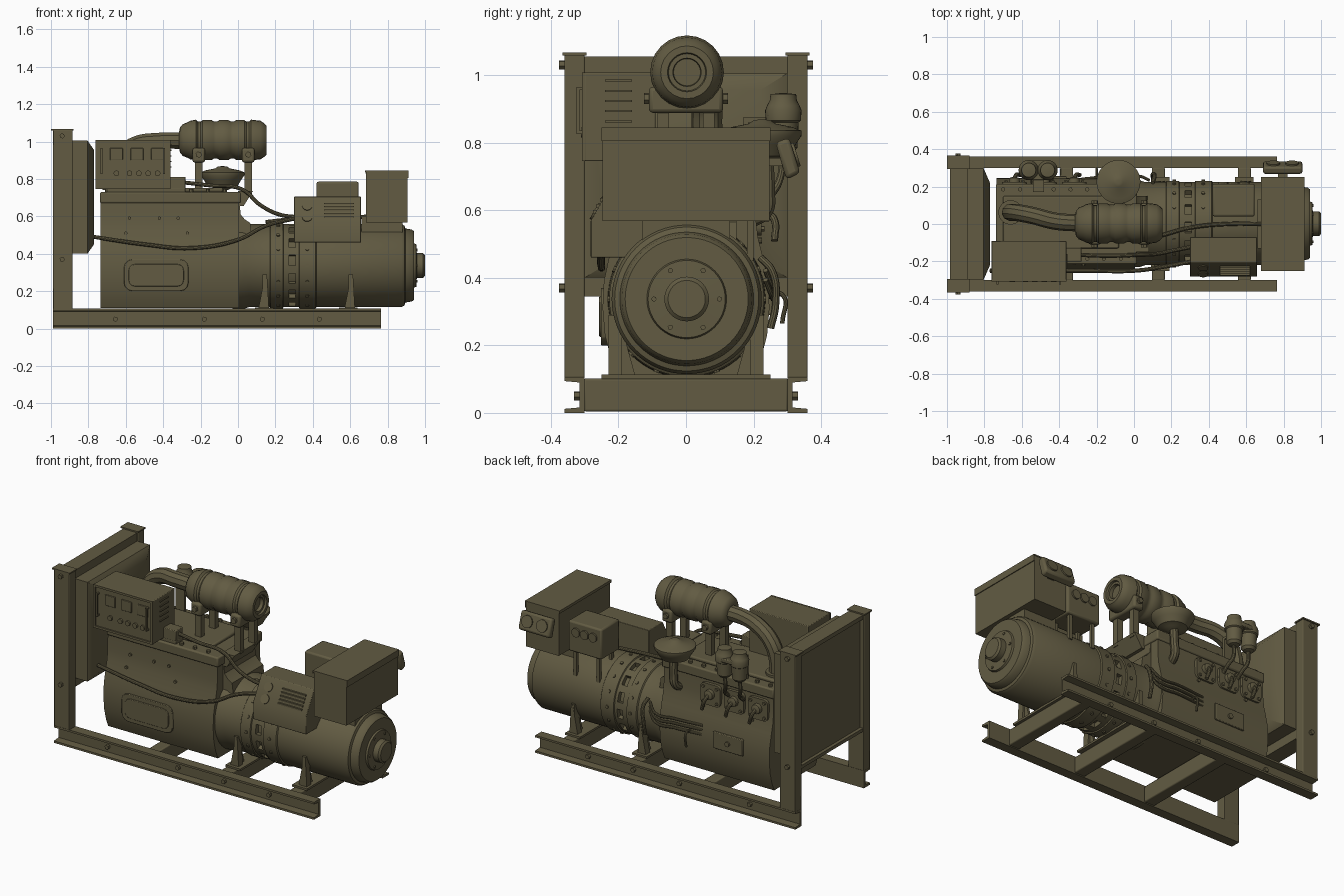
import bpy, bmesh, math
from mathutils import Vector

olive = bpy.data.materials.new("olive_drab")
olive.diffuse_color = (0.122, 0.105, 0.055, 1)
AX = {"x": (1, 2, 0), "y": (0, 2, 1), "z": (0, 1, 2)}  # two profile axes, then length axis


def finish(name, bm, bevel=0):
    bmesh.ops.recalc_face_normals(bm, faces=bm.faces)
    me = bpy.data.meshes.new(name)
    bm.to_mesh(me)
    bm.free()
    ob = bpy.data.objects.new(name, me)
    bpy.context.collection.objects.link(ob)
    me.materials.append(olive)
    if bevel:
        m = ob.modifiers.new("bevel", "BEVEL")
        m.width, m.segments = bevel, 2
    return ob


def loft(bm, rings):
    rings = [[bm.verts.new(p) for p in r] for r in rings]
    n = len(rings[0])
    for a, b in zip(rings, rings[1:]):
        for i in range(n):
            bm.faces.new((a[i], a[(i + 1) % n], b[(i + 1) % n], b[i]))
    bm.faces.new(rings[0])
    bm.faces.new(rings[-1])


def boxes(name, *extents, bevel=0):
    """Each extent is x0, x1, y0, y1, z0, z1."""
    bm = bmesh.new()
    for x0, x1, y0, y1, z0, z1 in extents:
        loft(bm, [[(x0, y0, z), (x1, y0, z), (x1, y1, z), (x0, y1, z)] for z in (z0, z1)])
    return finish(name, bm, bevel)


def prism(name, axis, pts, a, b, bevel=0):
    i, j, k = AX[axis]
    rings = []
    for t in (a, b):
        ring = []
        for u, v in pts:
            p = [0, 0, 0]
            p[i], p[j], p[k] = u, v, t
            ring.append(p)
        rings.append(ring)
    bm = bmesh.new()
    loft(bm, rings)
    return finish(name, bm, bevel)


def lathe(name, axis, c, profile, n=48):
    """Profile is (position along axis, radius)."""
    i, j, k = AX[axis]
    rings = []
    for t, r in profile:
        ring = []
        for s in range(n):
            p = [0, 0, 0]
            p[i], p[j], p[k] = c[0] + r * math.cos(math.tau * s / n), c[1] + r * math.sin(math.tau * s / n), t
            ring.append(p)
        rings.append(ring)
    bm = bmesh.new()
    loft(bm, rings)
    return finish(name, bm)


def studs(name, items, r, h, n=6):
    """Short cylinders: items are (position, direction)."""
    bm = bmesh.new()
    for p, d in items:
        d = Vector(d).normalized()
        u = d.orthogonal().normalized()
        v = d.cross(u)
        loft(bm, [[Vector(p) + d * t + r * (u * math.cos(math.tau * s / n) + v * math.sin(math.tau * s / n))
                   for s in range(n)] for t in (-h, h)])
    return finish(name, bm)


def tube(name, pts, r):
    cu = bpy.data.curves.new(name, "CURVE")
    cu.dimensions, cu.bevel_depth, cu.bevel_resolution, cu.use_fill_caps = "3D", r, 3, True
    cu.resolution_u = 8
    sp = cu.splines.new("BEZIER")
    sp.bezier_points.add(len(pts) - 1)
    for b, p in zip(sp.bezier_points, pts):
        b.co = p
        b.handle_left_type = b.handle_right_type = "AUTO"
    cu.materials.append(olive)
    ob = bpy.data.objects.new(name, cu)
    bpy.context.collection.objects.link(ob)
    bpy.context.view_layer.objects.active = ob
    ob.select_set(True)
    bpy.ops.object.convert(target="MESH")
    ob.select_set(False)


# Base: outward facing channels, cross members, posts with caps
for s, side in ((1, "back"), (-1, "front")):
    ch = [(0.3, 0), (0.36, 0), (0.36, 0.012), (0.315, 0.016), (0.315, 0.09), (0.36, 0.094), (0.36, 0.106), (0.3, 0.106)]
    prism(side + "_rail", "x", [(s * y, z) for y, z in ch], -0.99, 0.765)
    y0, y1 = sorted((s * 0.3, s * 0.36))
    boxes(side + "_post", (-0.99, -0.885, y0, y1, 0.104, 1.06), bevel=0.004)
    boxes(side + "_post_cap", (-1.0, -0.88, y0 - 0.006, y1 + 0.006, 1.058, 1.066))
    studs(side + "_frame_bolts", [((x, s * 0.32, 0.05), (0, 1, 0)) for x in (-0.655, -0.18, 0.13, 0.435)]
          + [((-0.94, s * 0.365, z), (0, 1, 0)) for z in (0.37, 1.03)], 0.014, 0.011)
boxes("cross_members", *[(x - 0.035, x + 0.035, -0.302, 0.302, 0.004, 0.102) for x in (-0.36, 0.13, 0.59)], bevel=0.006)
boxes("mount_plates", (0.09, 0.19, -0.25, 0.25, 0.1, 0.113), (0.54, 0.64, -0.25, 0.25, 0.1, 0.113))

# Radiator: recessed core, frame and chamfered shroud
boxes("radiator_core", (-0.965, -0.89, -0.302, 0.302, 0.345, 1.055))
boxes("radiator_frame", (-0.985, -0.95, -0.302, 0.302, 1.03, 1.055), (-0.985, -0.95, -0.302, 0.302, 0.345, 0.365))
bm = bmesh.new()
loft(bm, [[(x, -y, z0), (x, y, z0), (x, y, z1), (x, -y, z1)] for x, y, z0, z1 in
          ((-0.9, 0.3, 0.4, 1.005), (-0.805, 0.3, 0.4, 1.005), (-0.77, 0.22, 0.45, 0.955))])
finish("radiator_shroud", bm)

# Engine block with rounded flanks, cylinder head and rear shoulder
half = [(0.2, 0.11), (0.222, 0.16), (0.24, 0.23), (0.247, 0.31), (0.243, 0.39), (0.228, 0.46), (0.213, 0.52), (0.206, 0.58), (0.205, 0.68)]
prism("engine_block", "x", half + [(-y, z) for y, z in reversed(half)], -0.735, 0.005)
boxes("cylinder_head", (-0.738, 0.015, -0.215, 0.215, 0.67, 0.73), bevel=0.008)
boxes("valve_cover", (-0.7, -0.08, -0.13, 0.15, 0.73, 0.752), bevel=0.008)
prism("block_shoulder", "y", [(-0.02, 0.68), (0.008, 0.68), (0.014, 0.61), (0.035, 0.585), (0.065, 0.565), (0.08, 0.45), (-0.02, 0.45)], -0.15, 0.15)
prism("head_bracket", "y", [(0, 0.735), (0.08, 0.735), (0.03, 0.655), (0, 0.655)], -0.15, 0.1)
studs("head_bolts", [((x / 100, y, 0.735), (0, 0, 1)) for x in range(-70, 0, 9) for y in (-0.185, 0.185)], 0.012, 0.01)
studs("block_bolts", [((x, s * y, z), (0, 1, 0)) for s in (-1, 1) for x, y, z in
                      ((-0.58, 0.206, 0.59), (-0.42, 0.206, 0.59), (-0.32, 0.206, 0.59), (-0.6, 0.215, 0.51), (-0.27, 0.215, 0.51))], 0.009, 0.01, 10)

# Rounded access cover on the front
def rounded(x0, x1, z0, z1, r):
    return [(cx + r * math.cos(math.radians(a + q)), cz + r * math.sin(math.radians(a + q)))
            for cx, cz, a in ((x1 - r, z1 - r, 0), (x0 + r, z1 - r, 90), (x0 + r, z0 + r, 180), (x1 - r, z0 + r, 270))
            for q in (0, 30, 60, 90)]
prism("access_cover_rim", "y", rounded(-0.61, -0.265, 0.2, 0.37, 0.045), -0.252, -0.22, 0.003)
prism("access_cover", "y", rounded(-0.585, -0.29, 0.225, 0.345, 0.035), -0.257, -0.22, 0.003)

# Back flank: pump plates with spouts, side cover, fuel lines, breather hoses
for i, x in enumerate((-0.64, -0.48, -0.32)):
    prism("pump_plate_%d" % i, "y", rounded(x - 0.066, x + 0.066, 0.525, 0.655, 0.025), 0.2, 0.224)
    lathe("pump_boss_%d" % i, "y", (x, 0.595), [(0.22, 0.03), (0.245, 0.028), (0.25, 0.015)], 20)
    studs("pump_bolts_%d" % i, [((x + a, 0.226, 0.59 + b), (0, 1, 0)) for a in (-0.045, 0.045) for b in (-0.045, 0.045)], 0.009, 0.007)
    tube("pump_spout_%d" % i, [(x, 0.24, 0.595), (x + 0.01, 0.262, 0.57), (x + 0.03, 0.262, 0.51)], 0.011)
boxes("side_cover", (-0.56, -0.36, 0.23, 0.256, 0.29, 0.39), bevel=0.004)
studs("side_cover_knob", [((-0.46, 0.258, 0.34), (0, 1, 0))], 0.015, 0.008, 12)
for i in range(3):
    z = 0.4 - 0.028 * i
    tube("fuel_line_%d" % i, [(-0.28, 0.24, z), (-0.1, 0.257, z), (0.03, 0.255, z), (0.08, 0.235, z + 0.05)], 0.008)
tube("drain_hose", [(0.1, 0.22, 0.46), (0.11, 0.255, 0.42), (0.1, 0.265, 0.32), (0.1, 0.25, 0.25)], 0.011)
tube("throttle_lever", [(-0.2, 0.24, 0.35), (-0.2, 0.285, 0.35), (-0.2, 0.285, 0.265)], 0.007)

# Twin filters on the back
prism("filter_head", "z", rounded(-0.615, -0.41, 0.235, 0.34, 0.05), 0.875, 0.9, 0.005)
for i, x in enumerate((-0.563, -0.462)):
    lathe("filter_%d" % i, "z", (x, 0.288), [(0.765, 0.012), (0.77, 0.03), (0.785, 0.042), (0.86, 0.045), (0.865, 0.052),
          (0.895, 0.054), (0.91, 0.048), (0.925, 0.04), (0.943, 0.038), (0.946, 0.012)], 28)
    tube("filter_pipe_%d" % i, [(x, 0.285, 0.78), (x, 0.28, 0.7), (x + 0.02, 0.255, 0.65), (x + 0.02, 0.22, 0.62)], 0.011)
boxes("filter_bracket", (-0.54, -0.48, 0.17, 0.26, 0.86, 0.875), (-0.54, -0.48, 0.17, 0.185, 0.72, 0.875))

# Oil bath bowl with bent stem
lathe("breather_bowl", "z", (-0.083, 0.225), [(0.74, 0.028), (0.752, 0.05), (0.76, 0.08), (0.795, 0.1), (0.82, 0.117), (0.835, 0.117),
      (0.846, 0.09), (0.856, 0.04), (0.866, 0.025), (0.868, 0.01)])
tube("breather_stem", [(-0.083, 0.235, 0.76), (-0.083, 0.24, 0.66), (-0.09, 0.235, 0.6), (-0.1, 0.19, 0.57)], 0.024)

# Exhaust silencer, elbow pipe and two saddle stands
lathe("silencer", "x", (0.003, 1.008), [(-0.315, 0.045), (-0.31, 0.068), (-0.295, 0.085), (-0.27, 0.095), (-0.255, 0.103), (-0.225, 0.109),
      (-0.215, 0.098), (-0.2, 0.098), (-0.19, 0.106), (-0.14, 0.106), (-0.13, 0.1), (-0.11, 0.1), (-0.1, 0.106), (-0.05, 0.106),
      (-0.04, 0.1), (-0.02, 0.1), (-0.01, 0.106), (0.035, 0.106), (0.045, 0.098), (0.06, 0.098), (0.07, 0.109), (0.12, 0.103),
      (0.14, 0.09), (0.152, 0.078), (0.152, 0.058), (0.14, 0.055), (0.14, 0.042), (0.12, 0.04)], 24)
tube("exhaust_pipe", [(-0.29, 0.005, 1.005), (-0.42, 0.015, 1.003), (-0.54, 0.045, 0.985), (-0.62, 0.06, 0.93), (-0.655, 0.062, 0.85), (-0.66, 0.062, 0.73)], 0.046)
lathe("exhaust_flange", "z", (-0.66, 0.062), [(0.74, 0.065), (0.765, 0.065)], 24)
for i, x in enumerate((-0.21, 0.055)):
    boxes("silencer_stand_%d" % i, (x - 0.02, x + 0.02, -0.085, -0.05, 0.72, 0.92), (x - 0.02, x + 0.02, 0.05, 0.085, 0.72, 0.92))
    boxes("silencer_saddle_%d" % i, (x - 0.034, x + 0.034, -0.11, 0.11, 0.888, 0.965), bevel=0.012)
    studs("saddle_bolts_%d" % i, [((x, s * 0.114, 0.93), (0, 1, 0)) for s in (-1, 1)], 0.017, 0.011)

# Generator: bell housing, slotted coupling, stator, end cap and hub
C = (0.002, 0.337)
lathe("bell_housing", "x", C, [(-0.03, 0.235), (0.03, 0.232), (0.06, 0.222), (0.17, 0.222), (0.175, 0.229), (0.24, 0.229), (0.243, 0.222),
      (0.272, 0.222), (0.272, 0.195), (0.308, 0.195), (0.308, 0.222), (0.325, 0.222), (0.328, 0.229), (0.415, 0.229), (0.42, 0.222)], 64)
lathe("stator", "x", C, [(0.4, 0.222), (0.875, 0.222), (0.89, 0.213), (0.895, 0.198), (0.93, 0.192), (0.942, 0.182), (0.942, 0.118),
      (0.953, 0.114), (0.956, 0.066), (0.99, 0.066), (1.0, 0.055)], 64)
def around(x, r, n):
    return [((x, C[0] + r * math.cos(math.tau * i / n), C[1] + r * math.sin(math.tau * i / n)),
             (0, math.cos(math.tau * i / n), math.sin(math.tau * i / n))) for i in range(n)]
for i in range(14):  # solid webs between the coupling windows
    arc = [(r, math.tau * (i + f) / 14) for r, f in ((0.19, 0), (0.222, 0), (0.222, 0.2), (0.222, 0.42), (0.19, 0.42))]
    prism("coupling_web_%d" % i, "x", [(C[0] + r * math.cos(a), C[1] + r * math.sin(a)) for r, a in arc], 0.27, 0.31)
studs("housing_bolts", around(0.215, 0.229, 16) + around(0.37, 0.229, 16), 0.01, 0.006, 8)
studs("end_cap_bolts", [(p, (1, 0, 0)) for p, d in around(0.953, 0.097, 6)], 0.008, 0.006)
for s, side in ((1, "back"), (-1, "front")):
    for i, x in enumerate((0.14, 0.6)):
        prism("%s_foot_%d" % (side, i), "x", [(s * 0.15, 0.11), (s * 0.23, 0.11), (s * 0.228, 0.29), (s * 0.2, 0.29)], x - 0.008, x + 0.008)
        prism("%s_gusset_%d" % (side, i), "y", [(x - 0.03, 0.11), (x + 0.025, 0.11), (x + 0.015, 0.29), (x + 0.005, 0.29)], s * 0.19, s * 0.23)

# Terminal box with overhanging lid and tilted gauge pod
boxes("terminal_box", (0.685, 0.905, -0.247, 0.247, 0.568, 0.842))
prism("terminal_lid", "y", [(0.678, 0.828), (0.683, 0.828), (0.683, 0.838), (0.907, 0.838), (0.907, 0.805), (0.912, 0.805), (0.912, 0.845), (0.678, 0.845)], -0.25, 0.25)
boxes("terminal_box_foot", (0.66, 0.88, -0.13, 0.13, 0.5, 0.6))
prism("gauge_pod", "x", [(0.265, 0.8), (0.305, 0.815), (0.338, 0.71), (0.297, 0.69)], 0.69, 0.9, 0.012)
boxes("gauge_pod_arm", (0.77, 0.82, 0.24, 0.29, 0.73, 0.755))
studs("pod_dials", [((x, 0.322, 0.763), (0, 0.105, 0.033)) for x in (0.745, 0.845)], 0.036, 0.007, 24)

# Back instrument box with dials
boxes("instrument_box", (0.42, 0.645, 0.04, 0.215, 0.6, 0.785), bevel=0.01)
boxes("instrument_box_legs", *[(x - 0.01, x + 0.01, y - 0.01, y + 0.01, 0.45, 0.61) for x in (0.455, 0.61) for y in (0.07, 0.19)])
studs("instrument_dials", [((x, 0.217, 0.725), (0, 1, 0)) for x in (0.475, 0.532, 0.59)], 0.027, 0.008, 20)

# Front sloped console with dials and louvres
prism("sloped_console", "x", [(-0.282, 0.46), (-0.282, 0.568), (-0.205, 0.705), (-0.07, 0.705), (-0.07, 0.46)], 0.3, 0.657, 0.003)
def slope(z):
    return -0.282 + (z - 0.568) * 0.077 / 0.137
studs("console_dials", [((0.37, slope(z), z), (0, -0.137, 0.077)) for z in (0.595, 0.655)], 0.027, 0.006, 20)
boxes("console_louvres", *[(0.46, 0.62, slope(z) - 0.008, slope(z) + 0.01, z - 0.005, z + 0.005) for z in (0.595, 0.613, 0.631, 0.649, 0.667)])

# Main control panel with raised frame, meters, knobs, louvres and handles
boxes("control_cabinet", (-0.762, -0.362, -0.3, -0.09, 0.745, 1.008), bevel=0.004)
boxes("control_frame", (-0.762, -0.362, -0.308, -0.298, 0.995, 1.008), (-0.762, -0.362, -0.308, -0.298, 0.745, 0.758),
      (-0.762, -0.749, -0.308, -0.298, 0.745, 1.008), (-0.375, -0.362, -0.308, -0.298, 0.745, 1.008))
boxes("meters", *[(x - 0.034, x + 0.034, -0.307, -0.298, 0.9, 0.965) for x in (-0.65, -0.54, -0.43)], bevel=0.003)
studs("panel_knobs", [((x, -0.303, 0.83), (0, 1, 0)) for x in (-0.65, -0.58, -0.53, -0.48, -0.43)], 0.015, 0.008, 12)
boxes("cabinet_louvres", *[(-0.365, -0.355, -0.24, -0.16, z, z + 0.006) for z in (0.86, 0.89, 0.92, 0.95, 0.98)])
boxes("cabinet_handles", *[e for x in (-0.735, -0.4) for e in ((x, x + 0.01, -0.324, -0.315, 0.825, 0.965),
      (x, x + 0.01, -0.32, -0.298, 0.955, 0.965), (x, x + 0.01, -0.32, -0.298, 0.825, 0.835))])
boxes("cabinet_bracket", (-0.7, -0.28, -0.2, -0.12, 0.725, 0.75), (-0.37, -0.28, -0.2, -0.13, 0.745, 0.81), bevel=0.004)

# Wiring looms along the front
tube("lower_cable", [(-0.77, -0.25, 0.49), (-0.5, -0.25, 0.45), (-0.25, -0.25, 0.43), (0, -0.25, 0.475), (0.15, -0.23, 0.55), (0.31, -0.2, 0.59)], 0.011)
tube("upper_cable", [(-0.37, -0.16, 0.79), (-0.15, -0.17, 0.765), (0.02, -0.165, 0.745), (0.12, -0.16, 0.66), (0.22, -0.14, 0.61), (0.32, -0.12, 0.595)], 0.011)
tube("rear_cable", [(0.15, -0.06, 0.57), (0.3, -0.02, 0.585), (0.5, 0, 0.585), (0.7, 0, 0.6)], 0.011)

bpy.ops.object.select_all(action="SELECT")
bpy.context.view_layer.objects.active = bpy.data.objects["engine_block"]
bpy.ops.object.shade_smooth_by_angle(angle=math.radians(35))
